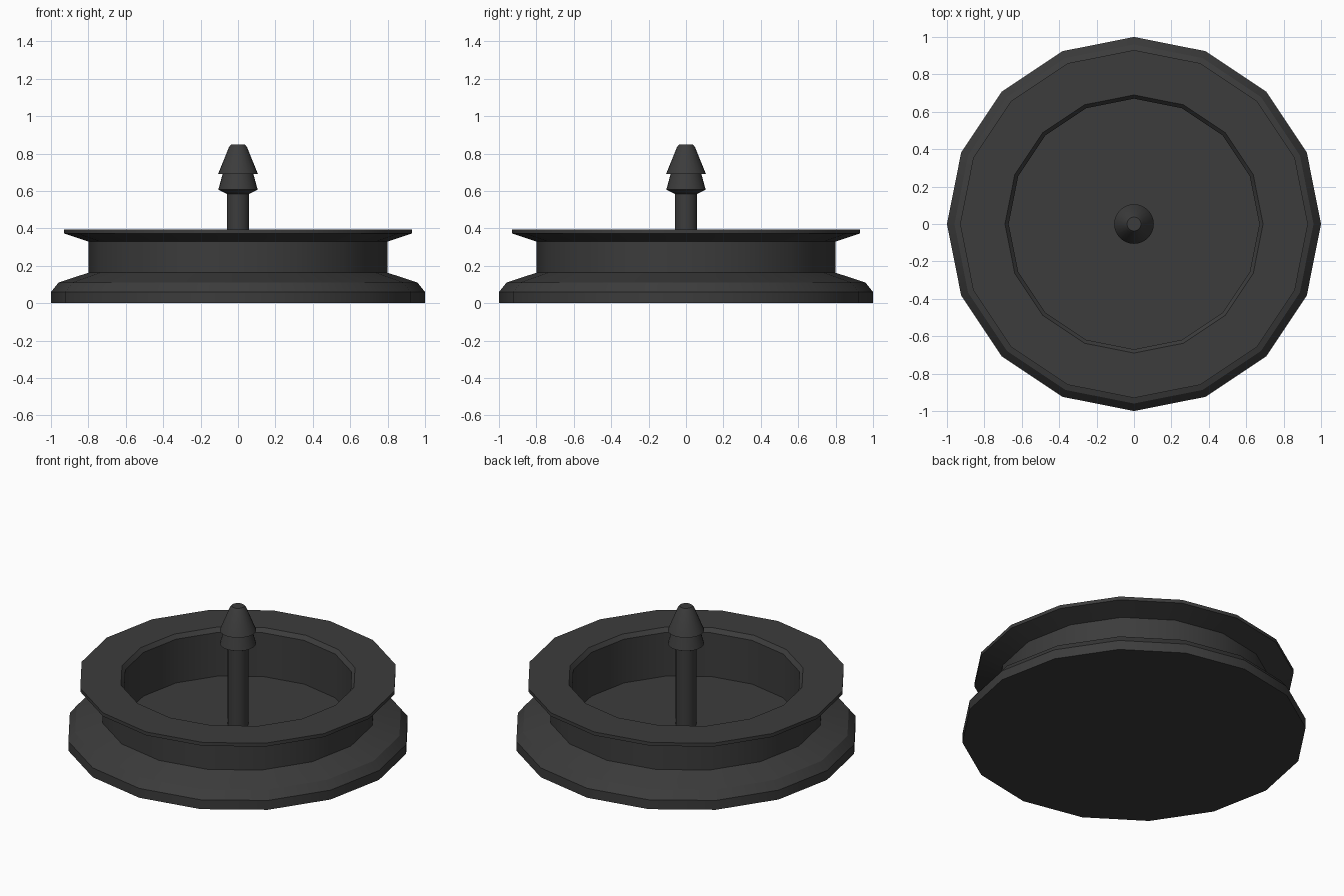
import bpy, bmesh
from math import cos, sin, tau, radians

if "Cube" in bpy.data.objects:
    bpy.data.objects.remove(bpy.data.objects["Cube"])


def lathe(name, profile, sides):
    """Revolve (radius, z) points around z; zero radius ends close to a flat cap."""
    bm = bmesh.new()
    rings = [[bm.verts.new((r * cos(tau * i / sides), r * sin(tau * i / sides), z))
              for i in range(sides)] for r, z in profile]
    for a, b in zip(rings, rings[1:]):
        for i in range(sides):
            j = (i + 1) % sides
            bm.faces.new((a[i], a[j], b[j], b[i]))
    bm.faces.new(rings[0][::-1])
    bm.faces.new(rings[-1])
    bmesh.ops.recalc_face_normals(bm, faces=bm.faces)
    mesh = bpy.data.meshes.new(name)
    bm.to_mesh(mesh)
    bm.free()
    obj = bpy.data.objects.new(name, mesh)
    bpy.context.collection.objects.link(obj)
    mat = bpy.data.materials.get("dark_grey")
    if mat is None:
        mat = bpy.data.materials.new("dark_grey")
        mat.diffuse_color = (0.045, 0.045, 0.045, 1)
        mat.use_nodes = True
        mat.node_tree.nodes["Principled BSDF"].inputs["Base Color"].default_value = mat.diffuse_color
    mesh.materials.append(mat)
    bpy.ops.object.select_all(action='DESELECT')
    obj.select_set(True)
    bpy.context.view_layer.objects.active = obj
    bpy.ops.object.shade_smooth_by_angle(angle=radians(25))
    return obj


FLOOR = 0.09

# Low-poly grooved dish: base flange, groove, upper rim, hollow interior
lathe("grooved_dish", [
    (1.0, 0.0), (1.0, 0.06), (0.96, 0.11), (0.80, 0.163),
    (0.80, 0.33), (0.93, 0.373), (0.93, 0.395),
    (0.69, 0.395), (0.67, 0.37), (0.67, FLOOR)], 16)

# Central post with a two-step barbed tip
lathe("barbed_post", [
    (0.06, FLOOR - 0.01), (0.06, 0.585), (0.105, 0.607), (0.082, 0.692),
    (0.106, 0.692), (0.048, 0.835), (0.037, 0.848)], 24)
